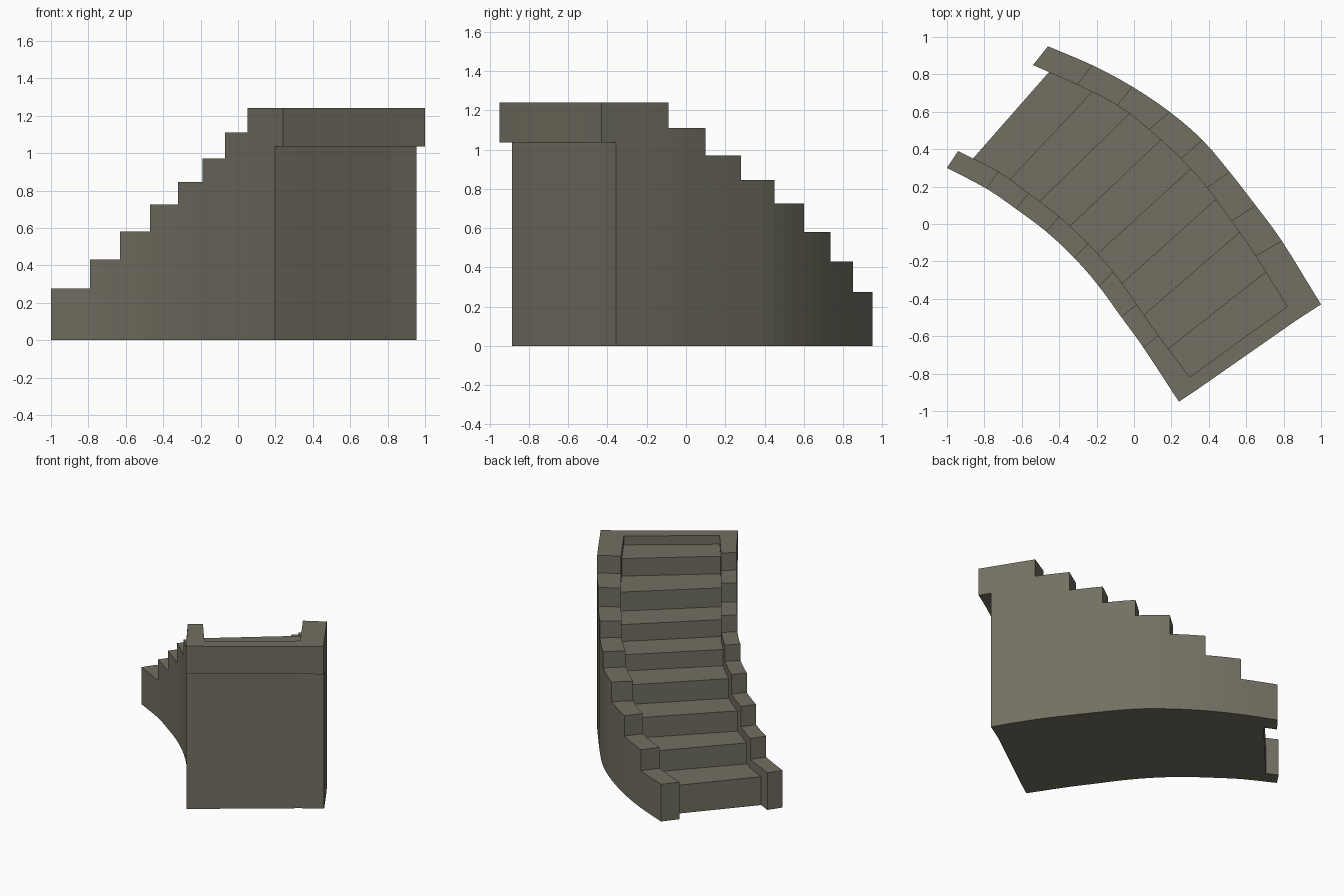
import bpy, bmesh
from mathutils import Vector

if "Cube" in bpy.data.objects:
    bpy.data.objects.remove(bpy.data.objects["Cube"])

# Plan curves of the four wall edges, one point per wall block boundary
INNER_OUT = [(-1, .30), (-.79, .19), (-.63, .08), (-.47, -.04), (-.32, -.18), (-.19, -.33), (-.07, -.495), (.05, -.66), (.24, -.95)]
INNER_IN = [(-.94, .39), (-.725, .28), (-.565, .165), (-.40, .04), (-.245, -.105), (-.11, -.255), (.015, -.43), (.13, -.595), (.345, -.88)]
OUTER_IN = [(-.54, .85), (-.305, .745), (-.09, .635), (.08, .505), (.25, .35), (.39, .195), (.52, .015), (.65, -.17), (.865, -.517)]
OUTER_OUT = [(-.46, .95), (-.225, .85), (-.01, .735), (.19, .60), (.365, .45), (.51, .28), (.65, .10), (.79, -.09), (1, -.43)]
RAILS = [INNER_OUT, INNER_IN, OUTER_IN, OUTER_OUT]

WALL_Z = [.275, .43, .58, .725, .845, .97, 1.11, 1.24]
TREAD_DROP = .065
LIP_T, LIP_Z = 7.79, 1.035
RISERS = [i + .36 for i in range(7)] + [7.28]


def curve(pts, t):
    """Smooth curve through the plan points."""
    p = [Vector(q) for q in pts]
    p = [2 * p[0] - p[1]] + p + [2 * p[-1] - p[-2]]
    i = min(int(t), len(pts) - 2)
    u = t - i
    a, b, c, d = p[i:i + 4]
    return .5 * (2 * b + (c - a) * u + (2 * a - 5 * b + 4 * c - d) * u ** 2
                 + (3 * b - a - 3 * c + d) * u ** 3)


def span(lane, t):
    """Solid height range of a lane (0 inner wall, 1 steps, 2 outer wall)."""
    if lane not in (0, 1, 2) or not 0 < t < 8:
        return (0, 0)
    if t > LIP_T:
        return (LIP_Z, WALL_Z[-1])
    if lane == 1:
        n = sum(r < t for r in RISERS)
        return (0, WALL_Z[n - 1] - TREAD_DROP) if n else (0, 0)
    return (0, WALL_Z[int(t)])


def exposed(own, other):
    """Height bands solid in own but empty in other."""
    zs = sorted(set(own + other))
    for z0, z1 in zip(zs, zs[1:]):
        m = (z0 + z1) / 2
        if own[0] < m < own[1] and not other[0] < m < other[1]:
            yield z0, z1


stone = bpy.data.materials.new("grey_brown_stone")
stone.diffuse_color = (.168, .159, .120, 1)
stone.use_nodes = True
stone.node_tree.nodes["Principled BSDF"].inputs["Base Color"].default_value = stone.diffuse_color

ts = sorted(set([float(i) for i in range(9)] + [i + .68 for i in range(7)] + RISERS + [LIP_T]))
mids = [-1] + [(a + b) / 2 for a, b in zip(ts, ts[1:])] + [9]

# Build each part from its outer surfaces only
for lane, name in enumerate(["inner_wall", "steps", "outer_wall"]):
    bm = bmesh.new()

    def face(pts, centre):
        f = bm.faces.new([bm.verts.new(p) for p in pts])
        f.normal_update()
        if f.normal.dot(f.calc_center_median() - centre) < 0:
            f.normal_flip()

    for k, (t0, t1) in enumerate(zip(ts, ts[1:])):
        own = span(lane, mids[k + 1])
        if own[1] <= own[0]:
            continue
        l0, l1 = curve(RAILS[lane], t0), curve(RAILS[lane], t1)
        r0, r1 = curve(RAILS[lane + 1], t0), curve(RAILS[lane + 1], t1)
        c = ((l0 + l1 + r0 + r1) / 4).to_3d()
        c.z = sum(own) / 2
        for z in own:                                   # top and underside
            face([(*p, z) for p in (l0, l1, r1, r0)], c)
        sides = [(l0, l1, span(lane - 1, mids[k + 1])), (r0, r1, span(lane + 1, mids[k + 1])),
                 (l0, r0, span(lane, mids[k])), (l1, r1, span(lane, mids[k + 2]))]
        for p, q, other in sides:                       # sides and risers
            for z0, z1 in exposed(own, other):
                cc = Vector((c.x, c.y, (z0 + z1) / 2))
                face([(*p, z0), (*q, z0), (*q, z1), (*p, z1)], cc)
    bmesh.ops.remove_doubles(bm, verts=bm.verts, dist=1e-5)
    mesh = bpy.data.meshes.new(name)
    bm.to_mesh(mesh)
    bm.free()
    mesh.materials.append(stone)
    bpy.context.collection.objects.link(bpy.data.objects.new(name, mesh))
